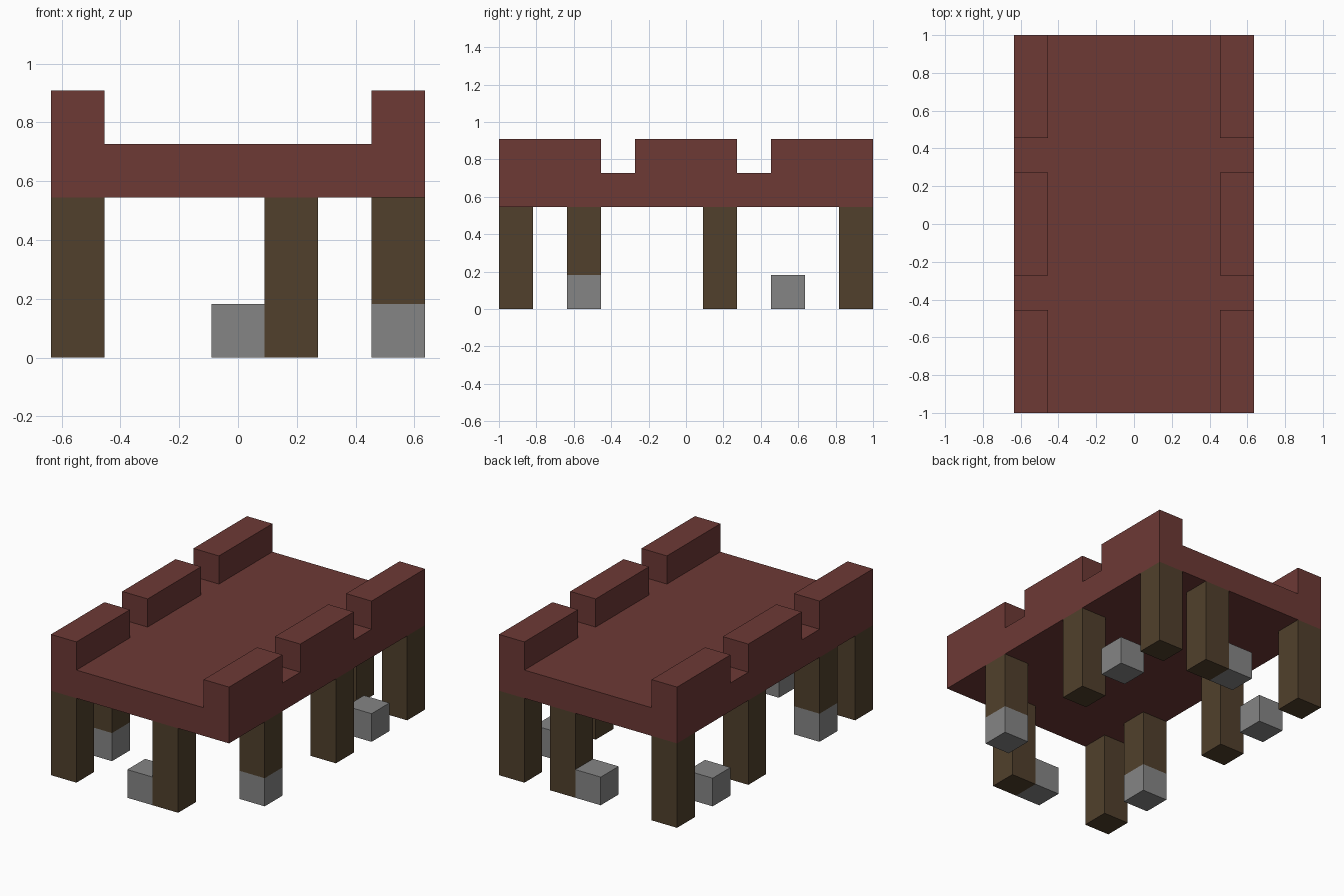
import bpy, bmesh
from mathutils import Vector

if "Cube" in bpy.data.objects:
    bpy.data.objects.remove(bpy.data.objects["Cube"], do_unlink=True)

UNIT = 2 / 11          # edge of one building block
COLS, ROWS = 7, 11     # footprint in blocks
DECK, TOP = 3, 4       # deck underside and walking surface, in blocks


def material(name, rgb):
    mat = bpy.data.materials.new(name)
    mat.use_nodes = True
    mat.diffuse_color = (*rgb, 1)
    bsdf = mat.node_tree.nodes["Principled BSDF"]
    bsdf.inputs["Base Color"].default_value = (*rgb, 1)
    bsdf.inputs["Roughness"].default_value = 0.9
    return mat


RED = material("dark red", (0.153, 0.041, 0.036))
BROWN = material("dark brown", (0.082, 0.051, 0.025))
GREY = material("stone grey", (0.235, 0.235, 0.235))


def point(col, row, level):
    return Vector((col - COLS / 2, row - ROWS / 2, level)) * UNIT


def finish(bm, name, mat):
    bmesh.ops.recalc_face_normals(bm, faces=bm.faces)
    mesh = bpy.data.meshes.new(name)
    bm.to_mesh(mesh)
    bm.free()
    mesh.materials.append(mat)
    obj = bpy.data.objects.new(name, mesh)
    bpy.context.collection.objects.link(obj)
    return obj


def pillar(name, col, row, low, high, mat):
    bm = bmesh.new()
    bmesh.ops.create_cube(bm, size=UNIT)
    bmesh.ops.scale(bm, vec=(1, 1, high - low), verts=bm.verts)
    obj = finish(bm, name, mat)
    obj.location = point(col + 0.5, row + 0.5, (low + high) / 2)
    return obj


def raise_faces(bm, faces, height):
    new = bmesh.ops.extrude_face_region(bm, geom=faces)["geom"]
    verts = [v for v in new if isinstance(v, bmesh.types.BMVert)]
    bmesh.ops.translate(bm, vec=(0, 0, height * UNIT), verts=verts)
    return [f for f in new if isinstance(f, bmesh.types.BMFace)]


# Deck: a slab divided at the merlon edges, with the merlons raised from it
xs, ys = [0, 1, COLS - 1, COLS], [0, 3, 4, 7, 8, ROWS]
bm = bmesh.new()
grid = [[bm.verts.new(point(x, y, DECK)) for y in ys] for x in xs]
for i in range(len(xs) - 1):
    for j in range(len(ys) - 1):
        bm.faces.new((grid[i][j], grid[i + 1][j], grid[i + 1][j + 1], grid[i][j + 1]))
tops = raise_faces(bm, bm.faces[:], TOP - DECK)
gap_rows = [point(0, row + 0.5, 0).y for row in (3, 7)]
merlons = []
for f in tops:
    c = f.calc_center_median()
    in_gap = any(abs(c.y - g) < UNIT / 4 for g in gap_rows)
    if abs(c.x) > 2 * UNIT and not in_gap:
        merlons.append(f)
raise_faces(bm, merlons, 1)
bmesh.ops.recalc_face_normals(bm, faces=bm.faces)
bmesh.ops.dissolve_limit(bm, angle_limit=0.01, verts=bm.verts, edges=bm.edges)
finish(bm, "battlement_deck", RED)

# Plain wooden legs
legs = {
    "front_right_leg": (0, 0), "front_middle_leg": (4, 0),
    "right_side_leg": (0, 6), "left_side_leg": (6, 6),
    "back_right_leg": (0, 10), "back_middle_leg": (4, 10), "back_left_leg": (6, 10),
}
for name, (col, row) in legs.items():
    pillar(name, col, row, 0, DECK, BROWN)

# Mirrored pairs: legs on stone footings, and loose side stones
for side, col in (("right", 0), ("left", COLS - 1)):
    pillar(side + "_footed_leg", col, 2, 1, DECK, BROWN)
    pillar(side + "_footing", col, 2, 0, 1, GREY)
    pillar(side + "_stone", col, 8, 0, 1, GREY)

# Stones beside the middle legs
for end, row in (("front", 0), ("back", ROWS - 1)):
    pillar(end + "_stone", 3, row, 0, 1, GREY)
